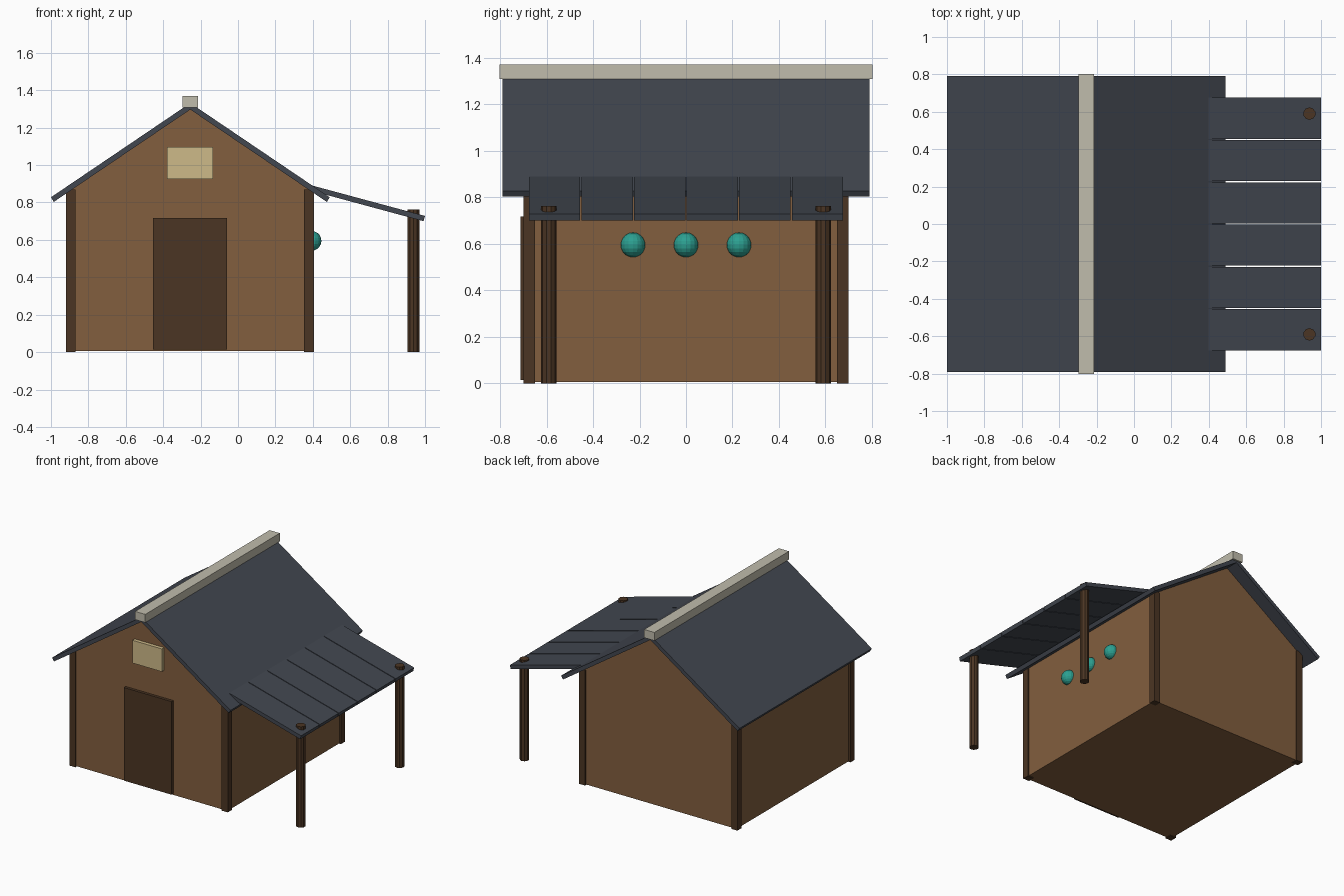
import bpy, bmesh, math
from mathutils import Matrix

if "Cube" in bpy.data.objects:
    bpy.data.objects.remove(bpy.data.objects["Cube"])


def material(name, r, g, b):
    m = bpy.data.materials.new(name)
    lin = [((c / 255 + 0.055) / 1.055) ** 2.4 for c in (r, g, b)]
    m.diffuse_color = (*lin, 1)
    m.use_nodes = True
    m.node_tree.nodes["Principled BSDF"].inputs["Base Color"].default_value = m.diffuse_color
    return m


WALL = material("brown wall", 130, 94, 62)
DARK = material("dark wood", 75, 53, 35)
SLATE = material("slate roof", 66, 71, 80)
STONE = material("pale ridge", 192, 188, 172)
TAN = material("tan sign", 206, 186, 137)
TEAL = material("teal", 44, 160, 145)


def finish(name, bm, mat):
    bmesh.ops.recalc_face_normals(bm, faces=bm.faces)
    mesh = bpy.data.meshes.new(name)
    bm.to_mesh(mesh)
    bm.free()
    mesh.materials.append(mat)
    ob = bpy.data.objects.new(name, mesh)
    bpy.context.collection.objects.link(ob)
    return ob


def prism(name, profile, y0, y1, mat):
    """Extrude an x-z outline along y."""
    bm = bmesh.new()
    face = bm.faces.new([bm.verts.new((x, y0, z)) for x, z in profile])
    new = bmesh.ops.extrude_face_region(bm, geom=[face])["geom"]
    verts = [v for v in new if isinstance(v, bmesh.types.BMVert)]
    bmesh.ops.translate(bm, verts=verts, vec=(0, y1 - y0, 0))
    return finish(name, bm, mat)


def box(name, x0, x1, y0, y1, z0, z1, mat):
    return prism(name, [(x0, z0), (x1, z0), (x1, z1), (x0, z1)], y0, y1, mat)


# House body with gable ends
prism("house_walls", [(-0.905, 0.005), (0.395, 0.005), (0.395, 0.868),
                      (-0.255, 1.303), (-0.905, 0.868)], -0.69, 0.69, WALL)

# Corner posts
for i, (x0, x1) in enumerate([(-0.92, -0.87), (0.353, 0.405)]):
    for j, y0 in enumerate([-0.70, 0.65]):
        box(f"corner_post_{i}{j}", x0, x1, y0, y0 + 0.05, 0, 0.87, DARK)

# Pitched roof, one half per side
prism("roof_left", [(-1.0, 0.828), (-0.29, 1.308), (-0.255, 1.308),
                    (-0.255, 1.297), (-0.985, 0.803)], -0.79, 0.79, SLATE)
prism("roof_right", [(0.49, 0.828), (-0.22, 1.308), (-0.255, 1.308),
                     (-0.255, 1.297), (0.475, 0.803)], -0.79, 0.79, SLATE)
box("ridge_cap", -0.298, -0.213, -0.803, 0.803, 1.308, 1.37, STONE)

# Front door and sign
box("door", -0.455, -0.058, -0.712, -0.68, 0.015, 0.718, DARK)
box("sign", -0.38, -0.135, -0.717, -0.68, 0.925, 1.097, TAN)

# Awning of six sloping planks
for i in range(6):
    y = -0.565 + i * 0.226
    prism(f"awning_plank_{i}", [(0.395, 0.891), (1.0, 0.728), (0.992, 0.70),
                                (0.39, 0.863)], y - 0.11, y + 0.11, SLATE)

# Awning posts
for name, y in (("front", -0.59), ("back", 0.59)):
    bm = bmesh.new()
    bmesh.ops.create_cone(bm, cap_ends=True, segments=10, radius1=0.033, radius2=0.033,
                          depth=0.762, matrix=Matrix.Translation((0.938, y, 0.381)))
    finish(f"awning_post_{name}", bm, DARK)

# Round lanterns on the right wall
for i in range(3):
    bm = bmesh.new()
    bmesh.ops.create_uvsphere(bm, u_segments=16, v_segments=10, radius=0.053,
                              matrix=Matrix.Translation((0.393, (i - 1) * 0.228, 0.595)))
    finish(f"lantern_{i}", bm, TEAL)
